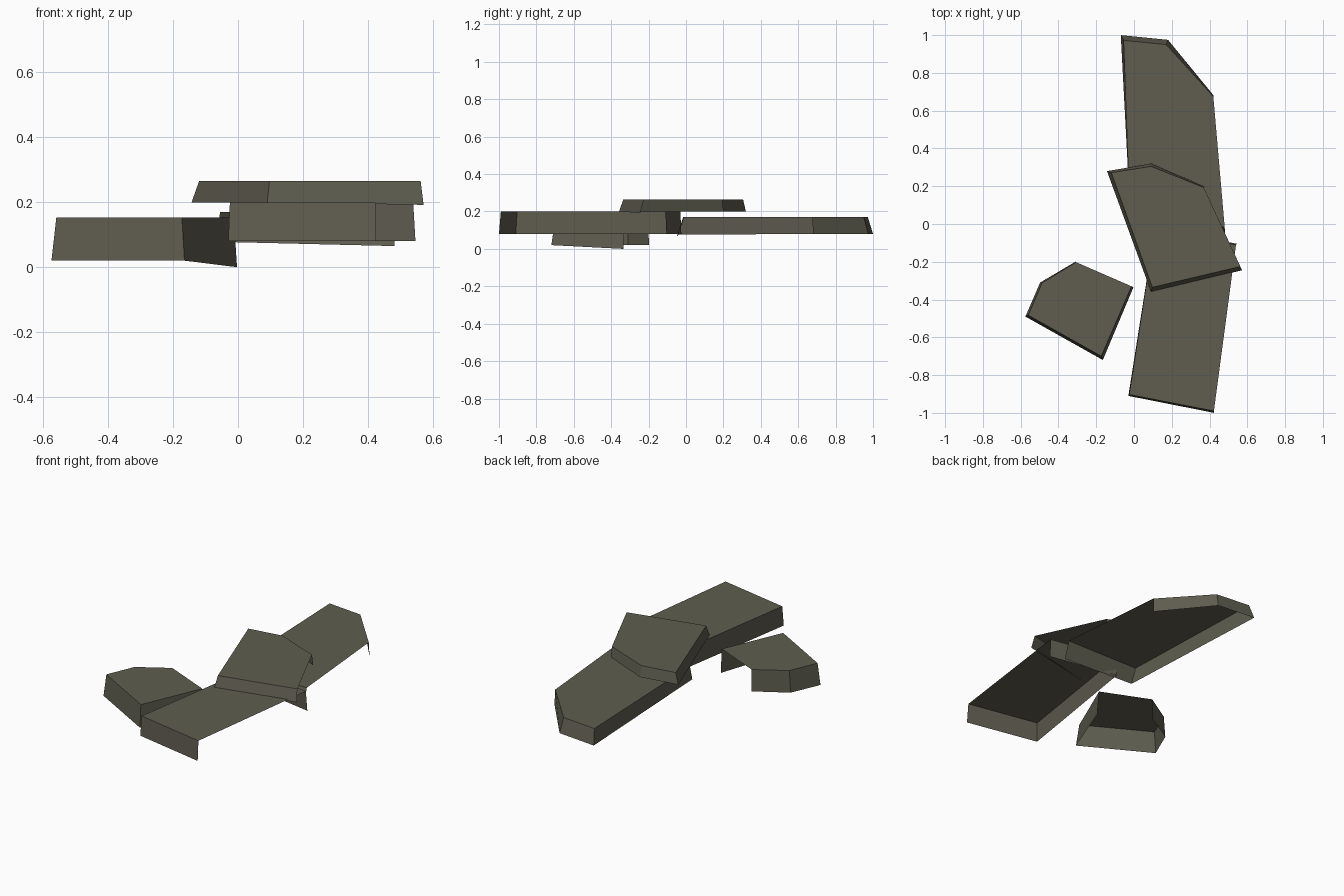
import bpy

stone = bpy.data.materials.new("grey_brown_stone")
stone.diffuse_color = (0.115, 0.110, 0.080, 1)


def slab(name, top_z, top, bottom, open_side):
    """Hollow slab: top face plus skirt walls, open underneath and on one side.
    Outlines run clockwise or counter-clockwise alike; bottom carries its own z."""
    n = len(top)
    verts = [(x, y, top_z) for x, y in top] + list(bottom)
    faces = [tuple(range(n))]
    for i in range(n):
        j = (i + 1) % n
        if i != open_side:
            faces.append((i, n + i, n + j, j))
    mesh = bpy.data.meshes.new(name)
    mesh.from_pydata(verts, [], faces)
    mesh.materials.append(stone)
    mesh.update()
    ob = bpy.data.objects.new(name, mesh)
    bpy.context.collection.objects.link(ob)
    return ob


# All outlines are counter-clockwise seen from above.
# Long front slab, open on its right side
slab("front_slab", 0.20,
     [(-0.025, -0.903), (0.423, -0.99), (0.54, -0.11), (0.11, -0.03)],
     [(-0.03, -0.91, 0.08), (0.425, -1.0, 0.08),
      (0.547, -0.105, 0.08), (0.11, -0.025, 0.08)], 1)

# Long back slab with a cut corner, open on its right side
slab("back_slab", 0.17,
     [(-0.02, -0.01), (0.48, -0.015), (0.42, 0.675), (0.17, 0.95), (-0.055, 0.972)],
     [(-0.015, -0.04, 0.077), (0.482, -0.05, 0.065), (0.422, 0.68, 0.08),
      (0.18, 0.975, 0.08), (-0.07, 1.0, 0.08)], 1)

# Raised slab lying across the joint, open on its right side
slab("bridging_slab", 0.265,
     [(0.097, -0.335), (0.563, -0.225), (0.37, 0.193), (0.09, 0.305), (-0.12, 0.272)],
     [(0.09, -0.358, 0.20), (0.572, -0.245, 0.192), (0.375, 0.198, 0.20),
      (0.092, 0.32, 0.20), (-0.143, 0.28, 0.20)], 1)

# Loose slab on the left, open on its back right side
slab("loose_slab", 0.153,
     [(-0.173, -0.70), (-0.013, -0.33), (-0.307, -0.202), (-0.487, -0.312), (-0.56, -0.483)],
     [(-0.165, -0.72, 0.02), (-0.003, -0.335, 0.0), (-0.307, -0.198, 0.02),
      (-0.497, -0.31, 0.02), (-0.575, -0.49, 0.02)], 1)
